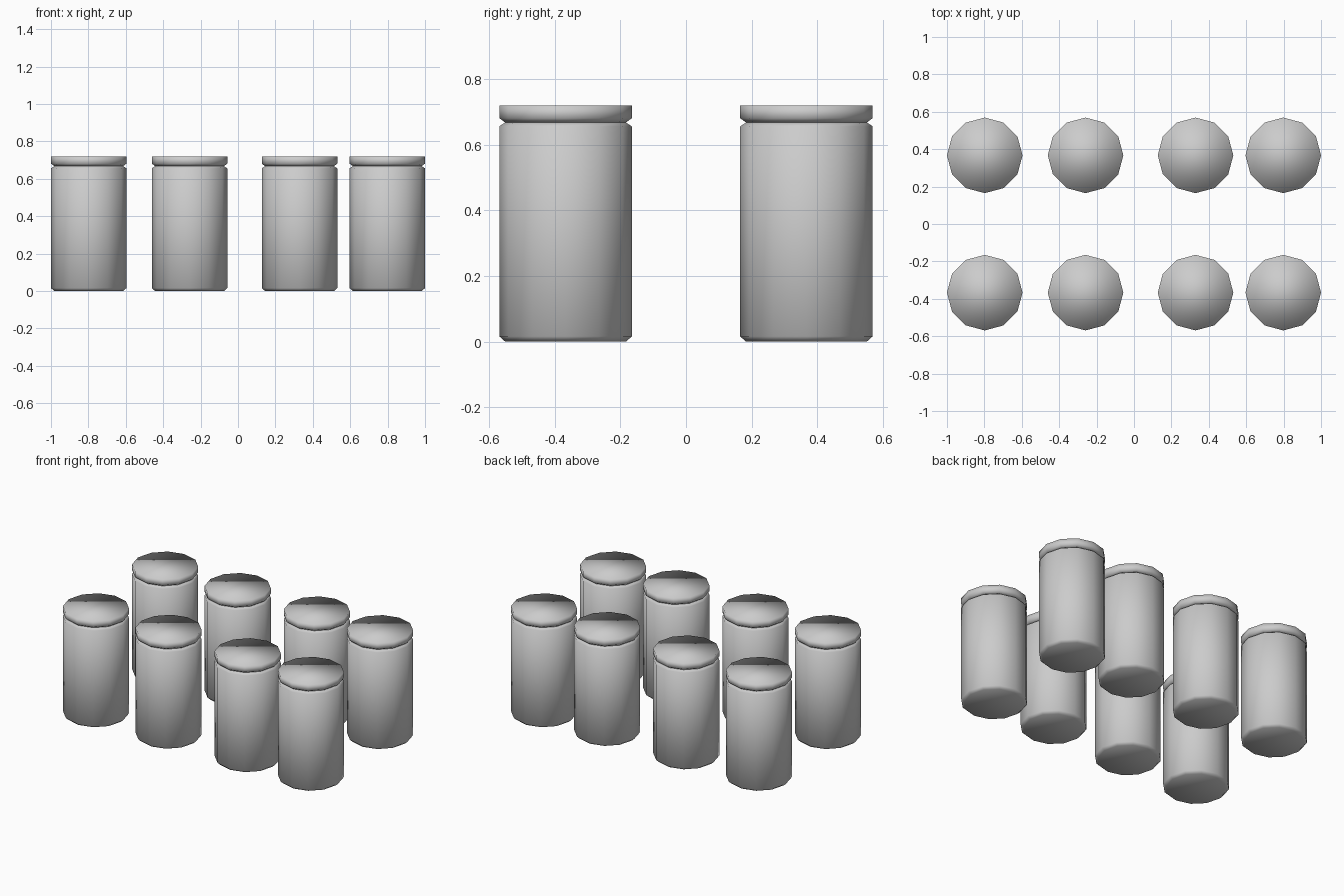
import bpy
import bmesh
import math

if "Cube" in bpy.data.objects:
    bpy.data.objects.remove(bpy.data.objects["Cube"])

SIDES = 12
R = 0.202          # outer radius
R_IN = 0.184       # radius at the foot and at the pinched seam

grey = bpy.data.materials.new("light_grey")
grey.diffuse_color = (0.6, 0.6, 0.6, 1.0)
grey.use_nodes = True
grey.node_tree.nodes["Principled BSDF"].inputs["Base Color"].default_value = grey.diffuse_color


def lathe(name, profile):
    """Closed twelve-sided turned mesh from (radius, height) points."""
    bm = bmesh.new()
    rings = []
    for r, z in profile:
        rings.append([bm.verts.new((r * math.cos(2 * math.pi * i / SIDES),
                                    r * math.sin(2 * math.pi * i / SIDES), z))
                      for i in range(SIDES)])
    for low, high in zip(rings, rings[1:]):
        for i in range(SIDES):
            j = (i + 1) % SIDES
            bm.faces.new((low[i], low[j], high[j], high[i]))
    bm.faces.new(rings[0][::-1])
    bm.faces.new(rings[-1])
    for f in bm.faces:
        f.smooth = True
    mesh = bpy.data.meshes.new(name)
    bm.to_mesh(mesh)
    bm.free()
    mesh.materials.append(grey)
    return mesh


# Drum with a chamfered foot and shoulder
drum = lathe("stool_drum", [(R_IN, 0.0), (R, 0.016), (R, 0.656), (R_IN, 0.668)])

# Flat cushion, tucked in underneath to leave the seam groove
cushion = lathe("stool_cushion", [(R_IN, 0.668), (R, 0.681), (R, 0.72)])

# Two rows of four stools
for row, y in (("front", -0.367), ("back", 0.367)):
    for n, x in enumerate((-0.798, -0.259, 0.329, 0.798), 1):
        for part, mesh in (("drum", drum), ("cushion", cushion)):
            ob = bpy.data.objects.new(f"{row}_stool_{n}_{part}", mesh)
            ob.location = (x, y, 0)
            bpy.context.collection.objects.link(ob)
